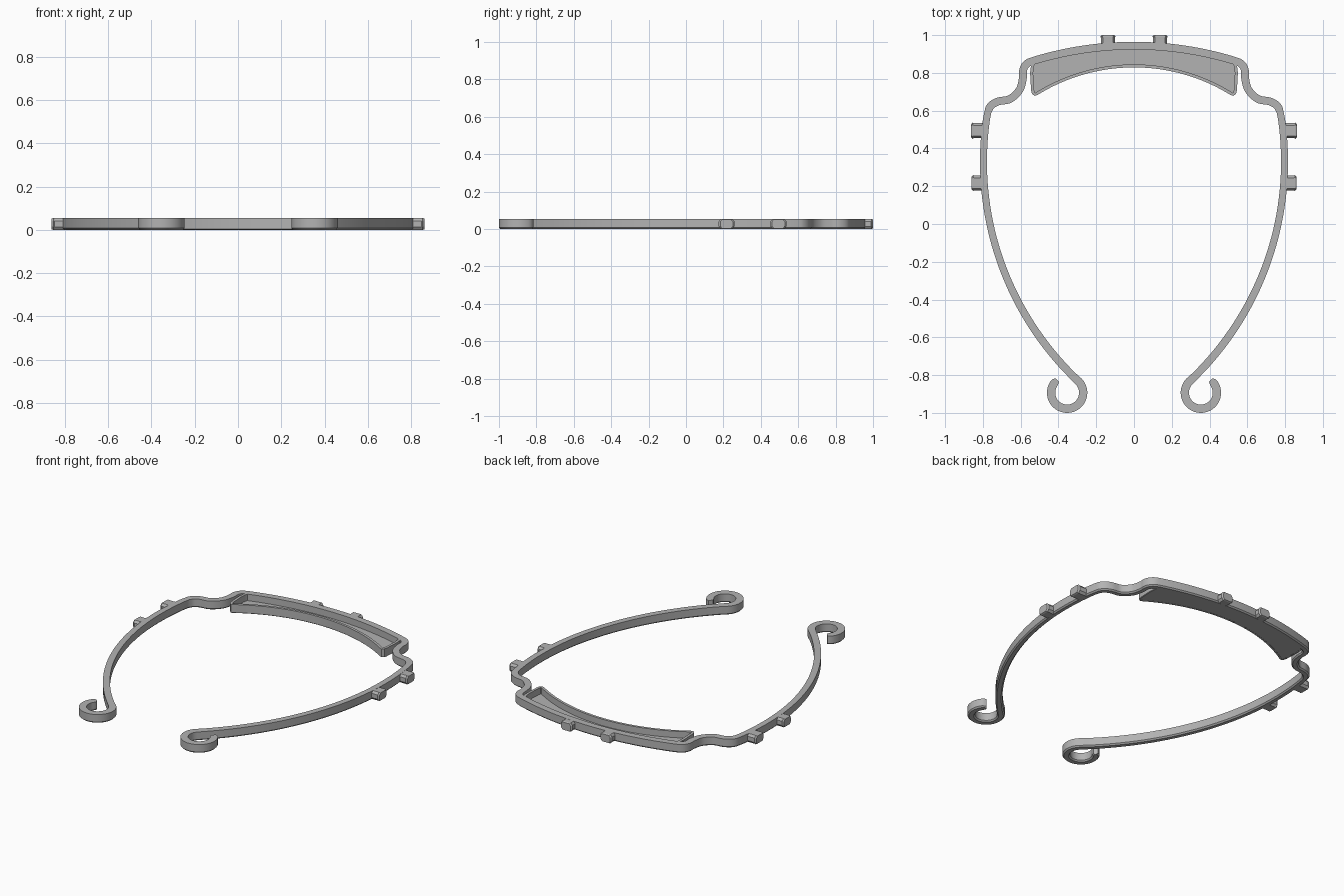
import bpy, bmesh, math
from mathutils import Vector

if "Cube" in bpy.data.objects:
    bpy.data.objects.remove(bpy.data.objects["Cube"])

H = 0.055   # overall height
grey = bpy.data.materials.new("plain grey")
grey.diffuse_color = (0.45, 0.45, 0.45, 1)
grey.use_nodes = True
grey.node_tree.nodes["Principled BSDF"].inputs["Base Color"].default_value = grey.diffuse_color


def finish(bm, name, angle=35):
    bmesh.ops.recalc_face_normals(bm, faces=bm.faces[:])
    me = bpy.data.meshes.new(name)
    bm.to_mesh(me)
    bm.free()
    me.materials.append(grey)
    ob = bpy.data.objects.new(name, me)
    bpy.context.collection.objects.link(ob)
    bpy.ops.object.select_all(action='DESELECT')
    ob.select_set(True)
    bpy.context.view_layer.objects.active = ob
    bpy.ops.object.shade_smooth_by_angle(angle=math.radians(angle))
    return ob


def arc(cx, cy, r, a0, a1, n):
    return [(cx + r * math.cos(math.radians(a0 + (a1 - a0) * i / n)),
             cy + r * math.sin(math.radians(a0 + (a1 - a0) * i / n))) for i in range(n + 1)]


def spline(pts, n=6):
    """Catmull-Rom curve through the inner points."""
    out = []
    v = [Vector(p) for p in pts]
    for a, b, c, d in zip(v, v[1:], v[2:], v[3:]):
        for i in range(n):
            t = i / n
            out.append(tuple(0.5 * (2 * b + (c - a) * t + (2 * a - 5 * b + 4 * c - d) * t * t
                                    + (3 * b - a - 3 * c + d) * t ** 3)))
    return out


def mirrored(half):
    """Half path ending on x = 0, continued on the other side."""
    return half + [(-x, y) for x, y in reversed(half[:-1])]


def sweep(name, path, widths, z0, z1, chamfer):
    """Upright strip along a flat path, chamfered along its bottom edges."""
    bm = bmesh.new()
    rings = []
    for i, p in enumerate(path):
        a, b = Vector(path[max(i - 1, 0)]), Vector(path[min(i + 1, len(path) - 1)])
        t = (b - a).normalized()
        n = Vector((-t.y, t.x))
        w = widths[i] / 2
        section = [(w, z1), (w, z0 + chamfer), (w - chamfer, z0),
                   (chamfer - w, z0), (-w, z0 + chamfer), (-w, z1)]
        rings.append([bm.verts.new((p[0] + n.x * s, p[1] + n.y * s, z)) for s, z in section])
    for r, s in zip(rings, rings[1:]):
        for k in range(6):
            bm.faces.new((r[k], r[(k + 1) % 6], s[(k + 1) % 6], s[k]))
    bm.faces.new(rings[0])
    bm.faces.new(rings[-1])
    return finish(bm, name)


# Frame: hook, long arm, shoulder bend and front bar, mirrored
hook = arc(0.354, -0.893, 0.085, 52, -225, 36)
arm = arc(-0.799, 0.33, 1.596, -46.8, 8, 36)[1:]
shoulder = spline([(0.787, 0.50), arm[-1], (0.764, 0.617), (0.722, 0.648), (0.656, 0.662),
                   (0.605, 0.712), (0.588, 0.775), (0.587, 0.815), (0.569, 0.847),
                   (0.53, 0.865), (0.45, 0.888)])[1:]
bar = [(x, 0.944 - 1.817 + math.sqrt(1.817 ** 2 - x * x))
       for x in (0.53 * (1 - i / 16) for i in range(17))]
half = hook + arm + shoulder + bar
width = []
for i, (x, y) in enumerate(half):
    width.append(0.044 if i < len(hook) else 0.041 if y > 0.6 else
                 0.037 + 0.005 * max(0, -y))
width[0], width[1] = 0.026, 0.038      # rounded hook tip
sweep("band_frame", mirrored(half), width + width[-2::-1], 0, H, 0.008)

# Tray: thin rim around the front edge plus a floor reaching under the bar
R = 0.976
front = [(x, 0.837 + R - math.sqrt(R * R - x * x) * 1.0) for x in (0.515 * (1 - i / 20) for i in range(21))]
front = [(x, 2 * 0.837 - y) for x, y in front]
rim = [(0.528, 0.858), (0.538, 0.835), (0.542, 0.80), (0.537, 0.71),
       (0.533, 0.693), (0.524, 0.686)] + front
rim_path = mirrored(rim)
sweep("tray_rim", rim_path, [0.016] * len(rim_path), 0.0005, H - 0.0005, 0.003)

bm = bmesh.new()
back = [(-x, y - 0.005) for x, y in bar] + [(x, y - 0.005) for x, y in reversed(bar[:-1])]
outline = rim_path + back
low = [bm.verts.new((x, y, 0.001)) for x, y in outline]
top = [bm.verts.new((x, y, 0.014)) for x, y in outline]
n = len(outline)
caps = [bm.faces.new(low), bm.faces.new(top)]
for i in range(n):
    bm.faces.new((low[i], low[(i + 1) % n], top[(i + 1) % n], top[i]))
bmesh.ops.triangulate(bm, faces=caps)
finish(bm, "tray_floor")


# Tabs: short pegs with a bulging six-sided section and chamfered tip
def tab(name, base, direction, length, w):
    bm = bmesh.new()
    d = Vector(direction)
    side = Vector((-d.y, d.x, 0))
    rings = []
    for along, s in ((0, 0.92), (length - 0.012, 0.92), (length - 0.008, 1), (length, 0.8)):
        sec = [(-0.5, 0.014), (-0.36, 0), (0.36, 0), (0.5, 0.014),
               (0.5, 0.041), (0.36, H), (-0.36, H), (-0.5, 0.041)]
        rings.append([bm.verts.new(Vector(base) + d * along + side * (u * w * s)
                      + Vector((0, 0, H / 2 + (z - H / 2) * min(1, s + 0.07)))) for u, z in sec])
    for r, q in zip(rings, rings[1:]):
        for k in range(8):
            bm.faces.new((r[k], r[(k + 1) % 8], q[(k + 1) % 8], q[k]))
    bm.faces.new(rings[0])
    bm.faces.new(rings[-1])
    finish(bm, name, 20)


for s, label in ((1, "right"), (-1, "left")):
    tab("front_tab_" + label, (s * 0.138, 0.945, 0), (0, 1, 0), 0.055, 0.082)
    tab("upper_side_tab_" + label, (s * 0.795, 0.494, 0), (s, 0, 0), 0.067, 0.086)
    tab("lower_side_tab_" + label, (s * 0.798, 0.217, 0), (s, 0, 0), 0.062, 0.084)
